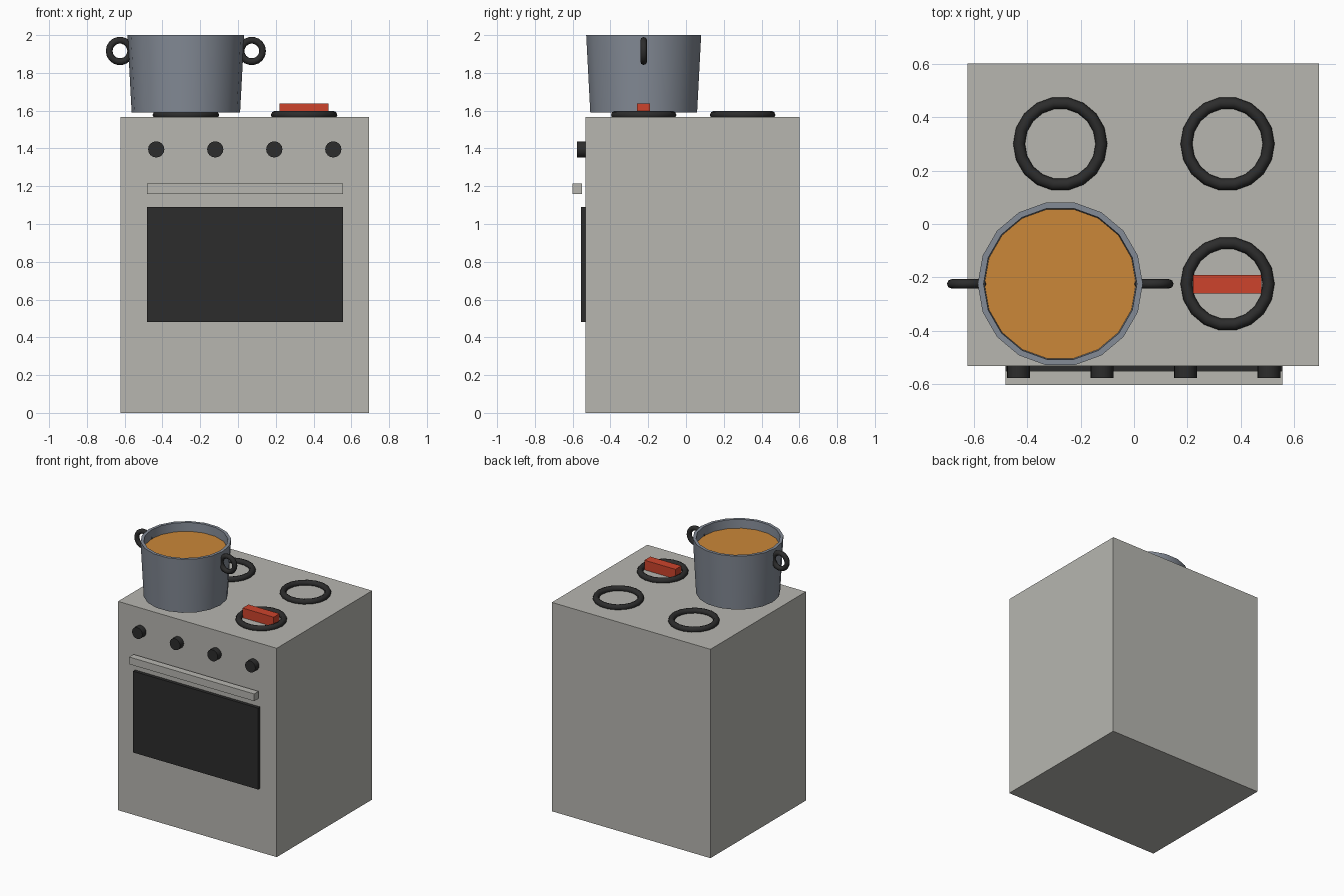
import bpy, bmesh, math

if "Cube" in bpy.data.objects:
    bpy.data.objects.remove(bpy.data.objects["Cube"])

def material(name, r, g, b):
    m = bpy.data.materials.new(name)
    lin = [((c / 255 + 0.055) / 1.055) ** 2.4 for c in (r, g, b)]
    m.diffuse_color = (*lin, 1)
    m.use_nodes = True
    m.node_tree.nodes["Principled BSDF"].inputs["Base Color"].default_value = m.diffuse_color
    return m

STEEL = material("stove grey", 183, 182, 176)
BLACK = material("black", 44, 44, 44)
POT = material("blue grey metal", 132, 139, 150)
SOUP = material("soup orange", 203, 135, 56)
RED = material("red", 205, 68, 44)

def finish(name, bm, mat, smooth=False):
    bmesh.ops.recalc_face_normals(bm, faces=bm.faces)
    me = bpy.data.meshes.new(name)
    bm.to_mesh(me)
    bm.free()
    me.materials.append(mat)
    ob = bpy.data.objects.new(name, me)
    bpy.context.collection.objects.link(ob)
    if smooth:
        bpy.ops.object.select_all(action='DESELECT')
        ob.select_set(True)
        bpy.context.view_layer.objects.active = ob
        bpy.ops.object.shade_smooth_by_angle(angle=math.radians(46))
    return ob

def box(name, x0, x1, y0, y1, z0, z1, mat):
    bm = bmesh.new()
    bmesh.ops.create_cube(bm, size=1)
    for v in bm.verts:
        v.co = (x1 if v.co.x > 0 else x0, y1 if v.co.y > 0 else y0, z1 if v.co.z > 0 else z0)
    return finish(name, bm, mat)

def lathe(name, profile, mat, loc, sides=18, closed=False, rot=(0, 0, 0)):
    """Revolve (radius, height) points about z; closed joins last ring to first, else ends are capped."""
    bm = bmesh.new()
    rings = []
    for r, z in profile:
        rings.append([bm.verts.new((r * math.cos(math.tau * i / sides),
                                    r * math.sin(math.tau * i / sides), z)) for i in range(sides)])
    pairs = list(zip(rings, rings[1:])) + ([(rings[-1], rings[0])] if closed else [])
    for a, b in pairs:
        for i in range(sides):
            j = (i + 1) % sides
            bm.faces.new((a[i], a[j], b[j], b[i]))
    if not closed:
        bm.faces.new(rings[0])
        if len(rings) > 1:
            bm.faces.new(rings[-1])
    ob = finish(name, bm, mat, smooth=True)
    ob.location, ob.rotation_euler = loc, rot
    return ob

def torus(name, major, minor, mat, loc, rot=(0, 0, 0), tube=8):
    ring = [(major + minor * math.cos(math.tau * k / tube),
             minor * math.sin(math.tau * k / tube)) for k in range(tube)]
    return lathe(name, ring, mat, loc, 18, True, rot)

# Stove body, oven window and door bar
TOP = 1.566
box("stove_body", -0.623, 0.693, -0.531, 0.6, 0, TOP, STEEL)
box("oven_window", -0.481, 0.556, -0.556, -0.52, 0.48, 1.09, BLACK)
box("oven_handle", -0.481, 0.556, -0.602, -0.55, 1.16, 1.214, STEEL)

# Control knobs
for i in range(4):
    lathe(f"knob_{i + 1}", [(0.043, 0), (0.043, 0.056)], BLACK,
          (-0.433 + i * 0.3125, -0.52, 1.395), 16, rot=(math.pi / 2, 0, 0))

# Burner rings
PX, PY = -0.276, -0.224
for x in (PX, 0.35):
    for y in (PY, 0.3):
        torus("burner", 0.154, 0.022, BLACK, (x, y, 1.577))

# Red bar lying inside the front right burner
box("red_bar", 0.22, 0.478, -0.26, -0.19, TOP, 1.638, RED)

# Open pot with wall thickness, its soup and ring handles
lathe("pot", [(0.287, 1.589), (0.309, 2.0), (0.287, 2.0), (0.266, 1.61)], POT, (PX, PY, 0))
lathe("soup", [(0.284, 1.935)], SOUP, (PX, PY, 0))
for side in (-1, 1):
    torus("pot_handle", 0.057, 0.018, BLACK, (PX + side * 0.349, PY, 1.916), (math.pi / 2, 0, 0))
